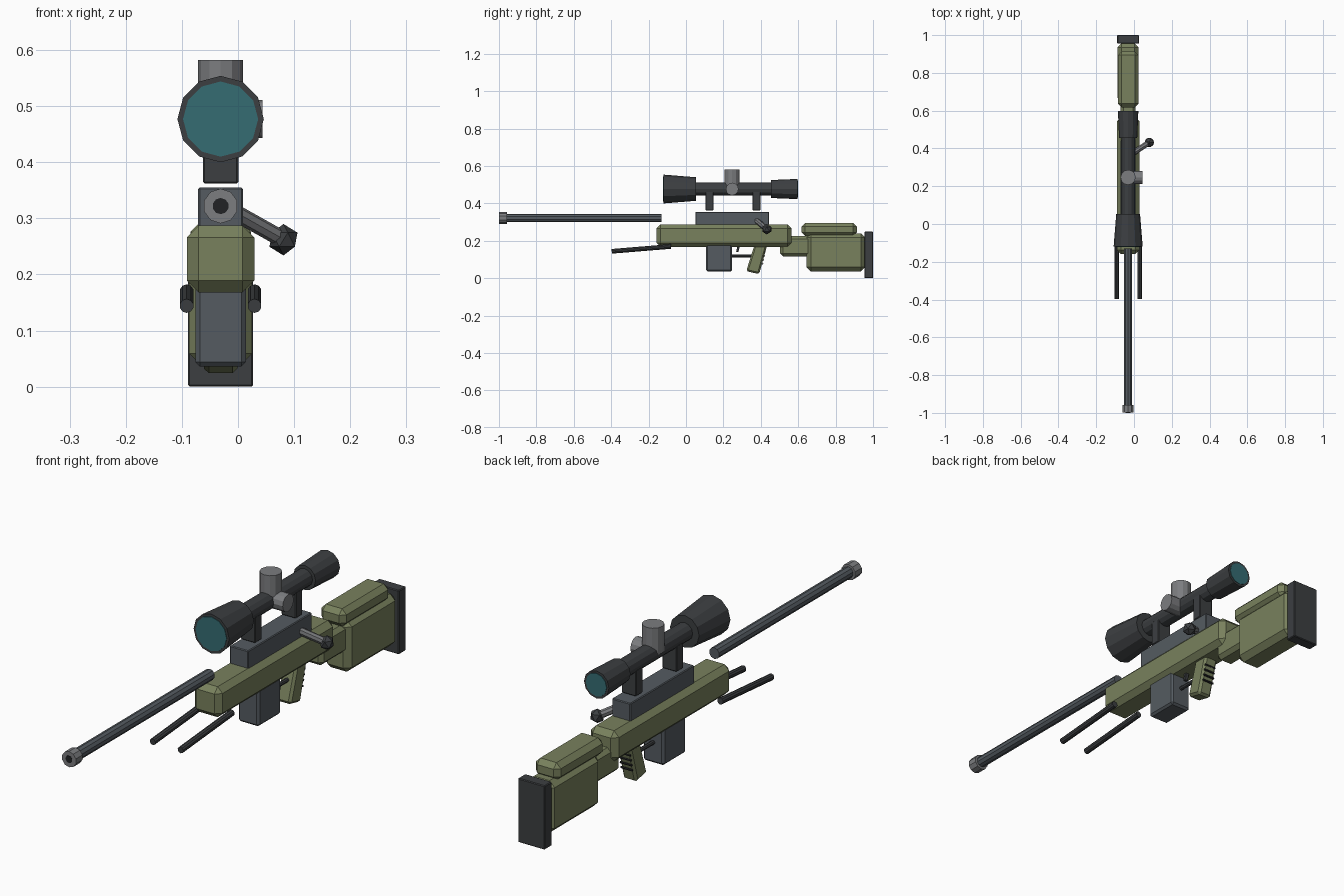
import bpy, bmesh
from math import pi, radians
from mathutils import Vector, Matrix

if "Cube" in bpy.data.objects:
    bpy.data.objects.remove(bpy.data.objects["Cube"])

CX = -0.031          # centre plane of the rifle
SCOPE_Z = 0.477
BORE_Z = 0.322


def material(name, rgb):
    m = bpy.data.materials.new(name)
    m.diffuse_color = (*rgb, 1)
    m.use_nodes = True
    m.node_tree.nodes["Principled BSDF"].inputs["Base Color"].default_value = m.diffuse_color
    return m


GREEN = material("olive", (0.19, 0.22, 0.11))
DARK = material("dark_metal", (0.045, 0.049, 0.053))
STEEL = material("blued_steel", (0.09, 0.105, 0.12))
LIGHT = material("light_steel", (0.2, 0.205, 0.215))
GLASS = material("lens_glass", (0.035, 0.15, 0.17))
BLACK = material("bore_black", (0.015, 0.016, 0.018))


def finish(name, bm, mat):
    bmesh.ops.recalc_face_normals(bm, faces=bm.faces)
    me = bpy.data.meshes.new(name)
    bm.to_mesh(me)
    bm.free()
    me.materials.append(mat)
    ob = bpy.data.objects.new(name, me)
    bpy.context.collection.objects.link(ob)
    return ob


def box(name, width, y, z, mat, bevel=0.004):
    """Chamfered block centred on the rifle plane, y and z given as ranges."""
    bm = bmesh.new()
    bmesh.ops.create_cube(bm, size=1)
    bmesh.ops.scale(bm, vec=(width, y[1] - y[0], z[1] - z[0]), verts=bm.verts)
    bmesh.ops.translate(bm, vec=(CX, sum(y) / 2, sum(z) / 2), verts=bm.verts)
    bmesh.ops.bevel(bm, geom=bm.edges[:], offset=bevel, segments=1, affect='EDGES')
    return finish(name, bm, mat)


def rod(name, a, b, r1, mat, r2=None, sides=12):
    """Cylinder or cone from point a (radius r1) to point b (radius r2)."""
    a, b = Vector(a), Vector(b)
    d = b - a
    bm = bmesh.new()
    bmesh.ops.create_cone(bm, cap_ends=True, segments=sides, radius1=r1,
                          radius2=r1 if r2 is None else r2, depth=d.length)
    rot = Vector((0, 0, 1)).rotation_difference(d).to_matrix().to_4x4()
    bm.transform(Matrix.Translation((a + b) / 2) @ rot)
    return finish(name, bm, mat)


def along(name, y1, y2, z, r1, mat, r2=None, sides=12):
    return rod(name, (CX, y1, z), (CX, y2, z), r1, mat, r2, sides)


def profile(name, pts, width, mat, bevel):
    """Side outline (y, z) extruded across the rifle."""
    bm = bmesh.new()
    f = bm.faces.new([bm.verts.new((CX - width / 2, y, z)) for y, z in pts])
    ext = bmesh.ops.extrude_face_region(bm, geom=[f])
    bmesh.ops.translate(bm, vec=(width, 0, 0),
                        verts=[v for v in ext["geom"] if isinstance(v, bmesh.types.BMVert)])
    bmesh.ops.recalc_face_normals(bm, faces=bm.faces)
    bmesh.ops.bevel(bm, geom=bm.edges[:], offset=bevel, segments=1, affect='EDGES')
    return finish(name, bm, mat)


# Stock
box("fore_stock", 0.12, (-0.158, 0.565), (0.168, 0.287), GREEN, 0.021)
box("stock_neck", 0.08, (0.503, 0.69), (0.117, 0.226), GREEN, 0.015)
box("butt_stock", 0.112, (0.645, 0.957), (0.037, 0.24), GREEN, 0.022)
box("cheek_rest", 0.108, (0.618, 0.913), (0.226, 0.295), GREEN, 0.019)
box("butt_pad", 0.116, (0.955, 1.0), (0.0, 0.25), DARK, 0.003)

# Barrel and muzzle
along("barrel", -0.965, -0.13, BORE_Z, 0.022, STEEL, sides=10)
along("muzzle", -0.999, -0.958, BORE_Z, 0.031, LIGHT, sides=10)
along("muzzle_bore", -1.0, -0.98, BORE_Z, 0.0145, BLACK, sides=10)

# Receiver and magazine
box("receiver", 0.08, (0.05, 0.445), (0.282, 0.355), STEEL, 0.003)
box("magazine", 0.09, (0.107, 0.247), (0.036, 0.19), STEEL, 0.008)

# Bolt handle and faceted knob
knob_pos = Vector((0.081, 0.432, 0.262))
rod("bolt_handle", (-0.01, 0.372, 0.313), knob_pos, 0.015, LIGHT, sides=8)
bm = bmesh.new()
bmesh.ops.create_icosphere(bm, subdivisions=1, radius=0.028,
                           matrix=Matrix.Translation(knob_pos))
finish("bolt_knob", bm, DARK)

# Scope
along("scope_tube", 0.0, 0.5, SCOPE_Z, 0.035, DARK)
along("scope_objective", -0.12, 0.053, SCOPE_Z, 0.077, DARK, 0.063)
along("scope_eyepiece", 0.455, 0.597, SCOPE_Z, 0.048, DARK, 0.054)
along("front_lens", -0.122, -0.1, SCOPE_Z, 0.067, GLASS)
along("rear_lens", 0.58, 0.599, SCOPE_Z, 0.045, GLASS)
rod("top_turret", (CX, 0.247, SCOPE_Z), (CX, 0.247, 0.582), 0.04, LIGHT)
rod("side_turret", (CX, 0.247, SCOPE_Z), (0.044, 0.247, SCOPE_Z), 0.034, LIGHT)
for side, y in (("front", 0.126), ("rear", 0.377)):
    box(side + "_scope_mount", 0.063, (y - 0.021, y + 0.021), (0.362, 0.465), DARK, 0.003)

# Folded bipod legs
for side, s in (("left", -1), ("right", 1)):
    x = CX + s * 0.0605
    rod(side + "_bipod_leg", (x, -0.397, 0.144), (x, -0.08, 0.17), 0.0125, DARK, sides=10)

# Grip with ribs, trigger and guard
profile("pistol_grip", [(0.37, 0.19), (0.435, 0.18), (0.391, 0.022), (0.322, 0.038)],
        0.06, GREEN, 0.009)
for i in range(4):
    rod(f"grip_rib_{i + 1}", (CX - 0.025, 0.422 - 0.004 * i, 0.14 - 0.021 * i),
        (CX + 0.025, 0.422 - 0.004 * i, 0.14 - 0.021 * i), 0.004, BLACK, sides=6)
along("trigger_guard", 0.24, 0.36, 0.118, 0.008, DARK, sides=8)
profile("trigger", [(0.268, 0.14), (0.28, 0.14), (0.289, 0.175), (0.275, 0.175)],
        0.016, DARK, 0.002)
